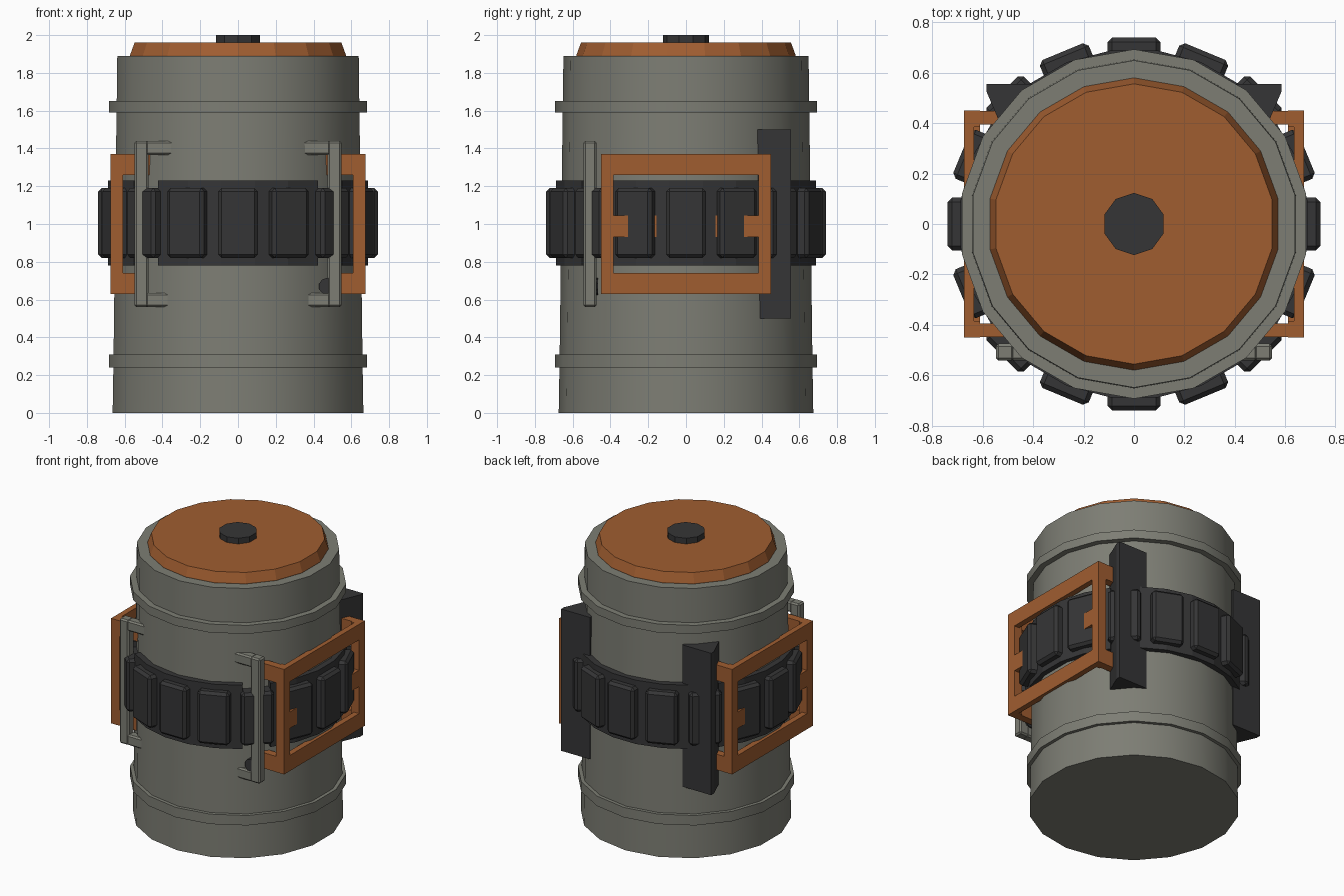
import bpy, bmesh, math
from mathutils import Matrix, Vector

if "Cube" in bpy.data.objects:
    bpy.data.objects.remove(bpy.data.objects["Cube"])


def mat(name, c):
    m = bpy.data.materials.new(name)
    m.diffuse_color = (*c, 1)
    m.use_nodes = True
    m.node_tree.nodes["Principled BSDF"].inputs["Base Color"].default_value = m.diffuse_color
    return m


GREY = mat("warm grey metal", (0.205, 0.207, 0.175))
ORANGE = mat("rust orange", (0.35, 0.11, 0.03))
DARK = mat("dark rubber", (0.036, 0.036, 0.037))


def finish(bm, name, m, bevel=0, smooth=False):
    bmesh.ops.recalc_face_normals(bm, faces=bm.faces[:])
    me = bpy.data.meshes.new(name)
    bm.to_mesh(me)
    bm.free()
    me.materials.append(m)
    o = bpy.data.objects.new(name, me)
    bpy.context.collection.objects.link(o)
    if bevel:
        b = o.modifiers.new("bevel", 'BEVEL')
        b.width, b.segments = bevel, 1
    if smooth:
        bpy.context.view_layer.objects.active = o
        o.select_set(True)
        bpy.ops.object.shade_smooth_by_angle(angle=math.radians(25))
        o.select_set(False)
    return o


def lathe(name, prof, n, m, smooth=False):
    # rings of n vertices, first vertex on +y, closed with flat caps
    bm = bmesh.new()
    rings = []
    for r, z in prof:
        rings.append([bm.verts.new((r * math.sin(2 * math.pi * i / n),
                                    r * math.cos(2 * math.pi * i / n), z)) for i in range(n)])
    for a, b in zip(rings, rings[1:]):
        for i in range(n):
            j = (i + 1) % n
            bm.faces.new((a[i], a[j], b[j], b[i]))
    bm.faces.new(rings[0])
    bm.faces.new(rings[-1])
    return finish(bm, name, m, smooth=smooth)


def add_box(bm, x, y, z, rot=None):
    c = Vector(((x[0] + x[1]) / 2, (y[0] + y[1]) / 2, (z[0] + z[1]) / 2))
    s = Matrix.Diagonal((abs(x[1] - x[0]), abs(y[1] - y[0]), abs(z[1] - z[0]), 1))
    bmesh.ops.create_cube(bm, size=1, matrix=(rot or Matrix()) @ Matrix.Translation(c) @ s)


def add_prism(bm, pts, z0, z1):
    lo = [bm.verts.new((x, y, z0)) for x, y in pts]
    hi = [bm.verts.new((x, y, z1)) for x, y in pts]
    bm.faces.new(lo)
    bm.faces.new(hi)
    for i in range(len(pts)):
        j = (i + 1) % len(pts)
        bm.faces.new((lo[i], lo[j], hi[j], hi[i]))


# barrel with two raised hoops
lathe("barrel", [(0.674, 0), (0.67, 0.24), (0.693, 0.24), (0.693, 0.31), (0.669, 0.31),
                 (0.653, 1.59), (0.693, 1.59), (0.693, 1.65), (0.652, 1.65), (0.649, 1.89)],
      18, GREY, True)
# lid and its knob
lathe("lid", [(0.58, 1.88), (0.58, 1.895), (0.556, 1.96)], 18, ORANGE)
lathe("knob", [(0.123, 1.95), (0.123, 2.0)], 10, DARK)

# belt: four arcs with gaps at the corners
bm = bmesh.new()
for k in range(4):
    ang = [math.radians(90 * k + d) for d in (-37.5, -22.5, -7.5, 7.5, 22.5, 37.5)]
    pts = [(0.695 * math.sin(a), 0.695 * math.cos(a)) for a in ang]
    pts += [(0.62 * math.sin(a), 0.62 * math.cos(a)) for a in reversed(ang)]
    add_prism(bm, pts, 0.78, 1.23)
finish(bm, "belt", DARK)

# pads spaced around the belt
bm = bmesh.new()
for k in range(16):
    add_box(bm, (-0.105, 0.105), (0.6, 0.74), (0.82, 1.19), Matrix.Rotation(k * math.pi / 8, 4, 'Z'))
finish(bm, "belt_pads", DARK, bevel=0.018)

for s, side in ((-1, "left"), (1, "right")):
    # side frame: rails, posts, returns towards the barrel and latches
    bm = bmesh.new()
    for z in ((0.63, 0.74), (1.26, 1.37)):
        add_box(bm, (s * 0.635, s * 0.675), (-0.39, 0.39), z)
    for t in (-1, 1):
        add_box(bm, (s * 0.61, s * 0.675), (t * 0.385, t * 0.45), (0.63, 1.37))
        for z in ((0.63, 0.74), (1.26, 1.37)):
            add_box(bm, (s * 0.46, s * 0.62), (t * 0.395, t * 0.449), z)
        add_box(bm, (s * 0.61, s * 0.674), (t * 0.155, t * 0.39), (0.93, 1.045))
    finish(bm, side + "_frame", ORANGE)

    # C-shaped handle at the front corner
    bm = bmesh.new()
    add_box(bm, (s * 0.475, s * 0.548), (-0.542, -0.475), (0.56, 1.44))
    for z in ((0.56, 0.635), (1.365, 1.44)):
        add_box(bm, (s * 0.33, s * 0.49), (-0.541, -0.476), z)
    finish(bm, side + "_handle", GREY, bevel=0.01)

    # tall corner bracket at the back
    bm = bmesh.new()
    add_prism(bm, [(s * 0.36, 0.555), (s * 0.585, 0.555), (s * 0.585, 0.525),
                   (s * 0.515, 0.36), (s * 0.40, 0.36)], 0.5, 1.5)
    finish(bm, side + "_back_bracket", DARK)

# small peg on the right handle
bm = bmesh.new()
bmesh.ops.create_cone(bm, cap_ends=True, segments=10, radius1=0.045, radius2=0.045, depth=0.07,
                      matrix=Matrix.Translation((0.472, -0.5, 0.67)) @ Matrix.Rotation(math.pi / 2, 4, 'X'))
finish(bm, "handle_peg", DARK)
